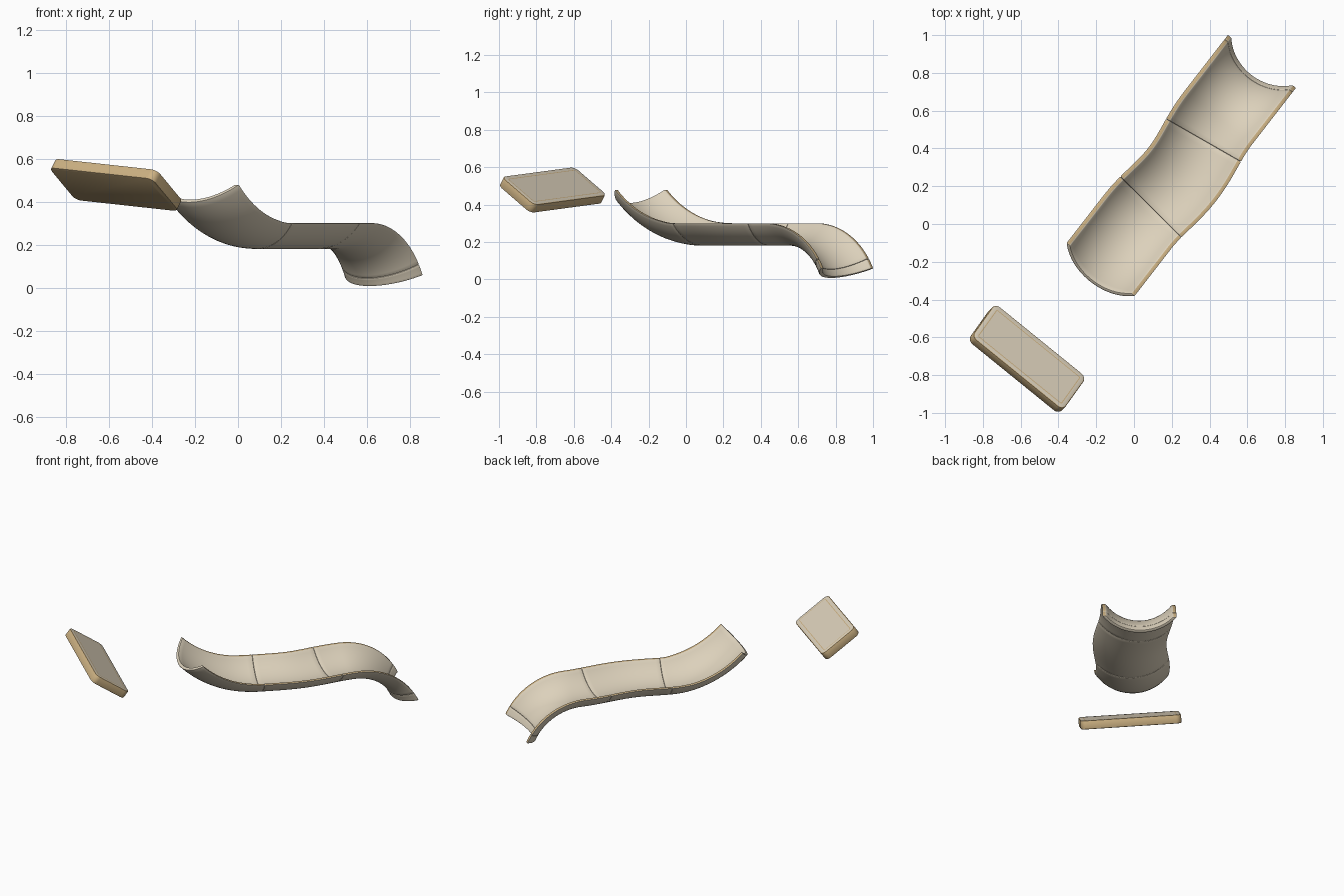
import bpy, bmesh
from math import sin, cos, pi, radians, asin, acos
from mathutils import Vector, Matrix

cube = bpy.data.objects.get("Cube")
if cube:
    bpy.data.objects.remove(cube, do_unlink=True)


def material(name, rgb):
    m = bpy.data.materials.new(name)
    m.use_nodes = True
    m.diffuse_color = (*rgb, 1)
    m.node_tree.nodes["Principled BSDF"].inputs["Base Color"].default_value = (*rgb, 1)
    return m


beige = material("warm_beige", (0.72, 0.64, 0.50))
tan = material("tan", (0.62, 0.45, 0.23))


def finish(bm, name, bevel, segments):
    """Round the sharp edges and turn the bmesh into an object."""
    bmesh.ops.recalc_face_normals(bm, faces=bm.faces)
    if bevel:
        sharp = [e for e in bm.edges if e.calc_face_angle(0) > 0.6]
        bmesh.ops.bevel(bm, geom=sharp, offset=bevel, segments=segments,
                        profile=0.5, affect='EDGES', clamp_overlap=True)
    me = bpy.data.meshes.new(name)
    bm.to_mesh(me)
    bm.free()
    me.materials.append(beige)
    me.materials.append(tan)
    ob = bpy.data.objects.new(name, me)
    bpy.context.collection.objects.link(ob)
    bpy.ops.object.select_all(action='DESELECT')
    ob.select_set(True)
    bpy.context.view_layer.objects.active = ob
    bpy.ops.object.shade_smooth_by_angle(angle=radians(35))
    return ob


# Trough dimensions
HALF, DEPTH, RIM_Z = 0.23, 0.12, 0.30
START = Vector((-0.18, -0.245, 0))
ALONG = Vector((0.6125, 0.79, 0)).normalized()
ACROSS = Vector((ALONG.y, -ALONG.x, 0))


def section(wall):
    """Crescent cross-section as (across, depth): outer arc, then inner arc back."""
    r = (HALF ** 2 + DEPTH ** 2) / (2 * DEPTH)
    lift = r - DEPTH
    a, n = asin(HALF / r), 24
    ri = r - 0.02
    b = acos(lift / ri)
    ro = r + wall
    outer = [(r * sin(t), ro * cos(t) - lift - wall * cos(a))
             for t in (-a + 2 * a * i / n for i in range(n + 1))]
    inner = [(ri * sin(t), ri * cos(t) - lift)
             for t in (b - 2 * b * i / n for i in range(n + 1))]
    return outer + inner, n


def bend(s):
    """Gentle sideways bulge of the path and its slope."""
    d = (s - 0.67) / 0.35
    if abs(d) > 1:
        return 0, 0
    return 0.033 * cos(d * pi / 2) ** 2, -0.033 * pi / 0.7 * sin(d * pi)


def upper(t):
    a = radians(46) * (1 - t)
    return 0.43 - 0.59 * sin(a), RIM_Z + 0.59 * (1 - cos(a)), a


def flat(s0, s1):
    return lambda t: (s0 + (s1 - s0) * t, RIM_Z, 0)


def lower(a0, a1):
    def f(t):
        a = radians(a0 + (a1 - a0) * t)
        return 1.02 + 0.42 * sin(a), RIM_Z - 0.42 * (1 - cos(a)), a
    return f


def panel(name, stations, wall=0.0):
    """Sweep the cross-section along the stations; the rims are tan."""
    prof, n = section(wall)
    bm = bmesh.new()
    rings = []
    for s, z, pitch in stations:
        off, slope = bend(s)
        side = (ACROSS - ALONG * slope).normalized()
        fwd = Vector((-side.y, side.x, 0))
        centre = START + ALONG * s + ACROSS * off + Vector((0, 0, z))
        down = -fwd * sin(pitch) - Vector((0, 0, cos(pitch)))
        rings.append([bm.verts.new(centre + side * x + down * d) for x, d in prof])
    m = len(prof)
    for r0, r1 in zip(rings, rings[1:]):
        for k in range(m):
            j = (k + 1) % m
            f = bm.faces.new((r0[k], r0[j], r1[j], r1[k]))
            f.material_index = 1 if k in (n, m - 1) else 0
    # End caps as strips between outer and inner arcs
    for ring in (rings[0], rings[-1]):
        for k in range(n):
            bm.faces.new((ring[k], ring[k + 1], ring[m - 2 - k], ring[m - 1 - k]))
    return finish(bm, name, 0.004, 2)


def steps(f, count):
    return [f(i / count) for i in range(count + 1)]


panel("upper_trough", steps(upper, 16))
panel("middle_trough", steps(flat(0.43, 0.88), 14))
panel("lower_trough", steps(flat(0.88, 1.02), 5)[:-1] + steps(lower(0, 57), 18))
panel("end_lip", steps(lower(57, 65), 4), wall=0.004)

# Tilted rounded board, with a thin tan line inset in its top
LENGTH, WIDTH, THICK, CORNER = 0.625, 0.265, 0.055, 0.035
x_axis = Vector((0.475, -0.385, -0.052)).normalized()
y_axis = -Vector((-0.118, -0.17, 0.145))
y_axis = (y_axis - x_axis * y_axis.dot(x_axis)).normalized()
z_axis = x_axis.cross(y_axis)
place = Matrix((x_axis, y_axis, z_axis)).transposed().to_4x4()
place.translation = (-0.555, -0.703, 0.5)

bm = bmesh.new()
outline = []
for q, (sx, sy) in enumerate(((1, 1), (-1, 1), (-1, -1), (1, -1))):
    for i in range(7):
        a = pi / 2 * (q + i / 6)
        outline.append(bm.verts.new((sx * (LENGTH / 2 - CORNER) + CORNER * cos(a),
                                     sy * (WIDTH / 2 - CORNER) + CORNER * sin(a),
                                     -THICK)))
base = bm.faces.new(outline)
ext = bmesh.ops.extrude_face_region(bm, geom=[base], use_keep_orig=True)
bmesh.ops.translate(bm, vec=(0, 0, THICK),
                    verts=[v for v in ext["geom"] if isinstance(v, bmesh.types.BMVert)])
bmesh.ops.recalc_face_normals(bm, faces=bm.faces)
rim = [e for e in bm.edges if abs(e.verts[0].co.z - e.verts[1].co.z) < 1e-5]
bmesh.ops.bevel(bm, geom=rim, offset=0.006, segments=2, profile=0.5, affect='EDGES')
top = max(bm.faces, key=lambda f: f.calc_center_median().z)
for f in bm.faces:
    f.material_index = 0 if f is top else 1
for inset, colour in ((0.02, 0), (0.005, 1)):
    ring = bmesh.ops.inset_region(bm, faces=[top], thickness=inset, depth=0)["faces"]
    for f in ring:
        f.material_index = colour
top.material_index = 0
bm.transform(place)
finish(bm, "tilted_board", 0, 1)
